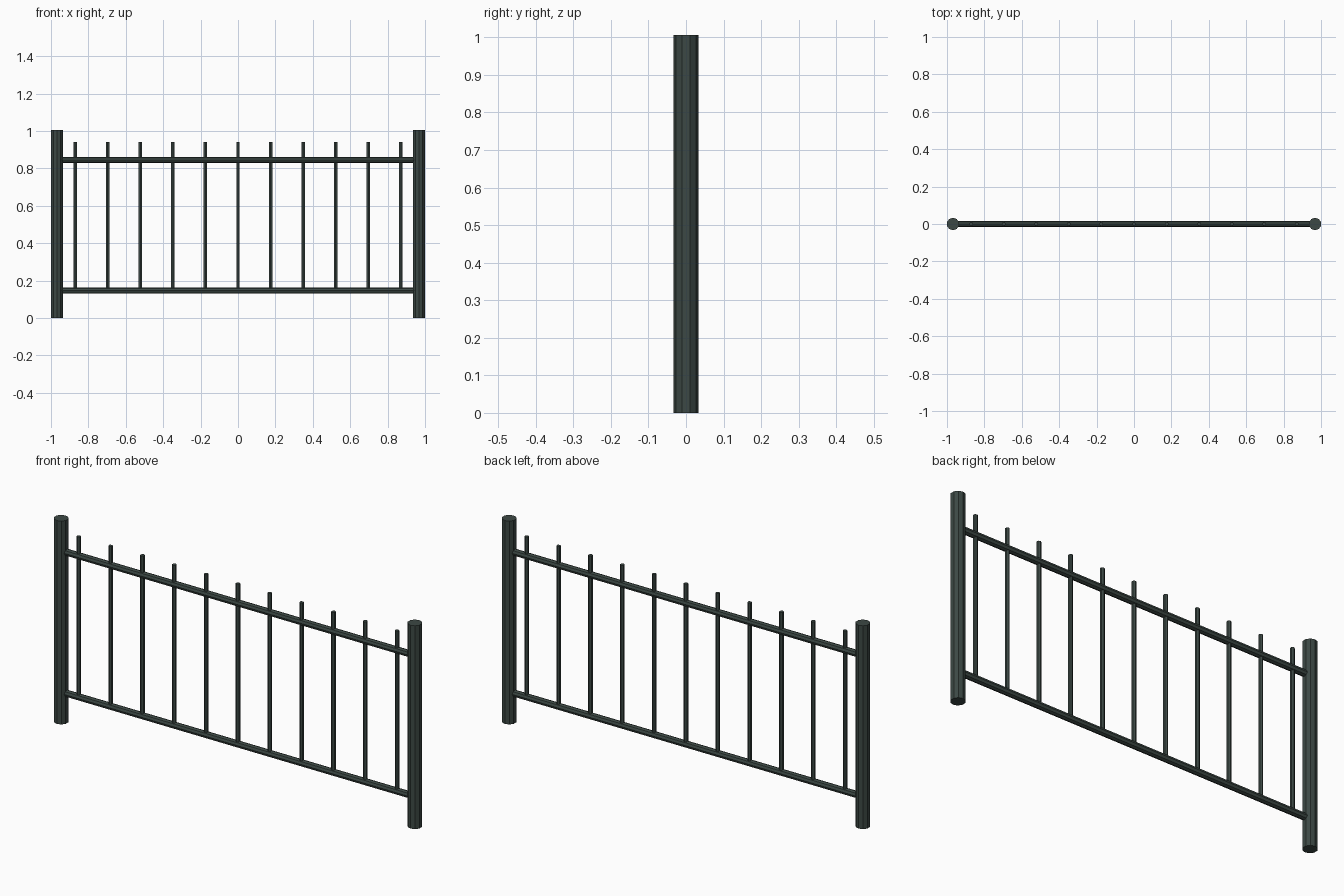
import bpy, math

if "Cube" in bpy.data.objects:
    bpy.data.objects.remove(bpy.data.objects["Cube"])

iron = bpy.data.materials.new("dark green iron")
iron.diffuse_color = (0.045, 0.065, 0.058, 1)
iron.use_nodes = True
iron.node_tree.nodes["Principled BSDF"].inputs["Base Color"].default_value = iron.diffuse_color


def rod(name, r, length, loc, sides, rot=(0, 0, 0)):
    bpy.ops.mesh.primitive_cylinder_add(vertices=sides, radius=r, depth=length,
                                        location=loc, rotation=rot)
    ob = bpy.context.object
    ob.name = name
    ob.data.materials.append(iron)
    return ob


# end posts
H = 1.006
for side, x in (("left", -0.968), ("right", 0.968)):
    rod(side + "_post", 0.0335, H, (x, 0, H / 2), 10)

# horizontal rails, running between the posts
for name, z in (("lower_rail", 0.147), ("upper_rail", 0.845)):
    rod(name, 0.0165, 1.936, (0, 0, z), 8, (0, math.pi / 2, 0))

# upright bars
BOTTOM, TOP = 0.147, 0.942
for i in range(11):
    rod(f"bar_{i + 1}", 0.0105, TOP - BOTTOM,
        ((i - 5) * 0.1742, 0, (TOP + BOTTOM) / 2), 6)
